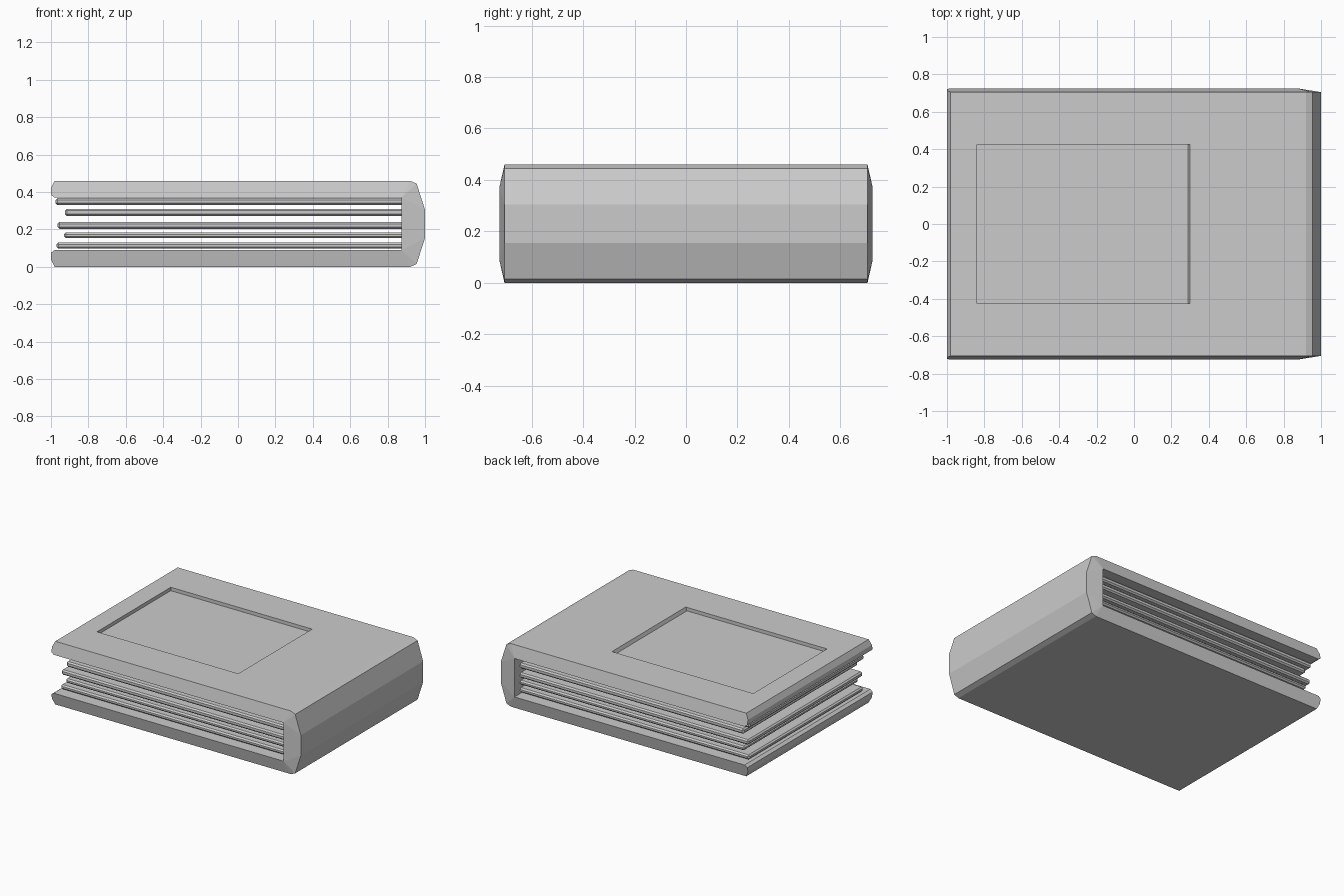
import bpy
import bmesh

if "Cube" in bpy.data.objects:
    bpy.data.objects.remove(bpy.data.objects["Cube"])


def finish(name, bm):
    bmesh.ops.recalc_face_normals(bm, faces=bm.faces)
    mesh = bpy.data.meshes.new(name)
    bm.to_mesh(mesh)
    bm.free()
    obj = bpy.data.objects.new(name, mesh)
    bpy.context.collection.objects.link(obj)
    return obj


# Cover: C-shaped section (x, z, half width); outer rim narrower than inner rim
lower = [(0.875, 0.09, 0.725), (-0.98, 0.09, 0.725), (-1, 0.075, 0.722),
         (-1, 0.04, 0.714), (-0.98, 0, 0.705), (0.92, 0, 0.705),
         (0.955, 0.015, 0.705), (1, 0.155, 0.705)]
section = lower + [(x, 0.46 - z, w) for x, z, w in reversed(lower)]
n = len(section)

bm = bmesh.new()
sides = [[bm.verts.new((x, s * w, z)) for x, z, w in section] for s in (-1, 1)]
top_face = None
for i in range(n):
    j = (i + 1) % n
    face = bm.faces.new((sides[0][i], sides[0][j], sides[1][j], sides[1][i]))
    if all(v.co.z > 0.459 for v in face.verts):
        top_face = face

# Cover ends: board edges and the faceted spine ends, mirrored top to bottom
half_caps = [(0, 1, 2, 3, 4, 5), (0, 5, 6), (0, 6, 7)]
caps = half_caps + [tuple(n - 1 - k for k in c) for c in half_caps]
caps.append((0, 7, 8, 15))
for ring in sides:
    for cap in caps:
        bm.faces.new([ring[k] for k in cap])
bmesh.ops.recalc_face_normals(bm, faces=bm.faces)

# Shallow panel sunk into the front board, right wall slightly sloped
for x_right, z in ((0.3, 0.46), (0.29, 0.435)):
    bmesh.ops.inset_individual(bm, faces=[top_face], thickness=0.01)
    for v in top_face.verts:
        v.co = (x_right if v.co.x > -0.2 else -0.84,
                0.425 if v.co.y > 0 else -0.425, z)
finish("book_cover", bm)

# Page bundles: chamfered slabs with uneven fore edges (left x, bottom z, top z)
bundles = [(-0.97, 0.097, 0.13), (-0.93, 0.153, 0.184), (-0.965, 0.203, 0.24),
           (-0.925, 0.272, 0.31), (-0.975, 0.33, 0.368)]
for i, (x0, z0, z1) in enumerate(bundles):
    bm = bmesh.new()
    bmesh.ops.create_cube(bm, size=1)
    for v in bm.verts:
        v.co = (0.89 if v.co.x > 0 else x0,
                0.66 if v.co.y > 0 else -0.66,
                z1 if v.co.z > 0 else z0)
    page = finish(f"page_bundle_{i + 1}", bm)
    bevel = page.modifiers.new("chamfer", 'BEVEL')
    bevel.width = 0.01
    bevel.segments = 1
